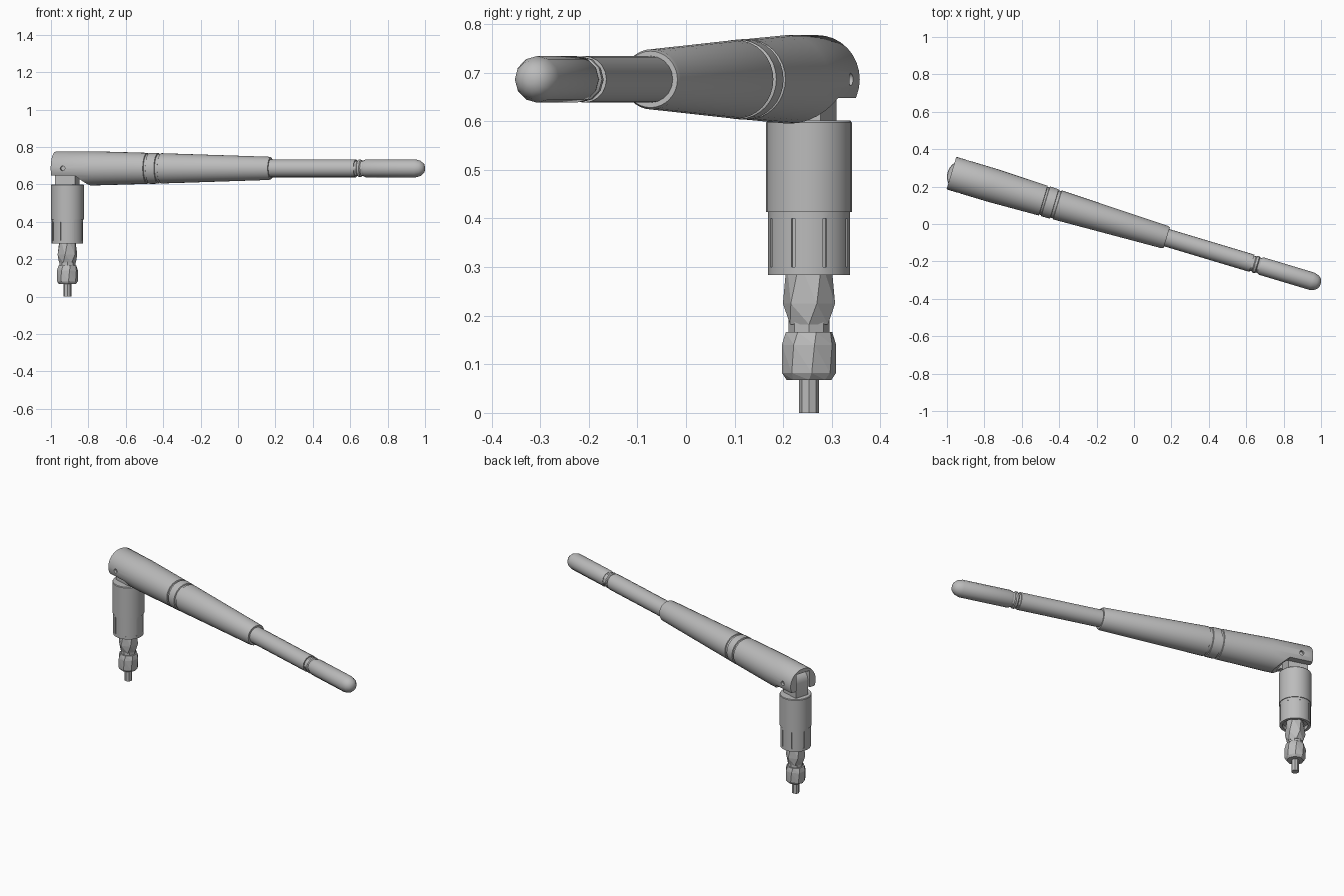
import bpy, bmesh, math
from mathutils import Matrix, Vector

cube = bpy.data.objects.get("Cube")
if cube:
    bpy.data.objects.remove(cube, do_unlink=True)

GREY = (0.5, 0.5, 0.5, 1)
mat = bpy.data.materials.new("matte_grey")
mat.use_nodes = True
mat.diffuse_color = GREY
mat.node_tree.nodes["Principled BSDF"].inputs["Base Color"].default_value = GREY

# Frames: the column is upright; the arm's local x runs along it, pivot at the origin
PIVOT_Z = 0.686
COLUMN = Matrix.Translation((-0.912, 0.253, 0))
HINGE = COLUMN @ Matrix.Translation((0, 0, PIVOT_Z)) @ Matrix.Rotation(math.radians(-16.7), 4, "Z")
ALONG_ARM = HINGE @ Matrix.Rotation(math.radians(90), 4, "Y")
ACROSS = HINGE @ Matrix.Rotation(math.radians(90), 4, "X")


def finish(name, bm, frame, angle=30):
    bmesh.ops.recalc_face_normals(bm, faces=bm.faces)
    mesh = bpy.data.meshes.new(name)
    bm.to_mesh(mesh)
    bm.free()
    mesh.transform(frame)
    mesh.materials.append(mat)
    obj = bpy.data.objects.new(name, mesh)
    bpy.context.collection.objects.link(obj)
    smooth(obj, angle)
    return obj


def smooth(obj, angle):
    bpy.ops.object.select_all(action="DESELECT")
    obj.select_set(True)
    bpy.context.view_layer.objects.active = obj
    if angle:
        bpy.ops.object.shade_smooth_by_angle(angle=math.radians(angle))


def lathe(name, profile, frame, sides=32, twist=0, angle=30):
    """Closed solid from (height, radius) rings, each ring turned by twist."""
    bm = bmesh.new()
    rings = []
    for k, (h, r) in enumerate(profile):
        turn = [math.tau * i / sides + twist * k for i in range(sides)]
        rings.append([bm.verts.new((r * math.cos(a), r * math.sin(a), h)) for a in turn])
    for low, high in zip(rings, rings[1:]):
        for i in range(sides):
            j = (i + 1) % sides
            bm.faces.new((low[i], low[j], high[j], high[i]))
    bm.faces.new(rings[0])
    bm.faces.new(rings[-1])
    if twist:
        bmesh.ops.triangulate(bm, faces=bm.faces)
    return finish(name, bm, frame, angle)


def prism(name, outline, half, frame, angle=30):
    """Outline in local x/z, extruded to +-half across y."""
    bm = bmesh.new()
    face = bm.faces.new([bm.verts.new((x, -half, z)) for x, z in outline])
    out = bmesh.ops.extrude_face_region(bm, geom=[face])
    verts = [v for v in out["geom"] if isinstance(v, bmesh.types.BMVert)]
    bmesh.ops.translate(bm, verts=verts, vec=Vector((0, 2 * half, 0)))
    return finish(name, bm, frame, angle)


def cut(obj, cutter):
    cutter.hide_render = True
    mod = obj.modifiers.new("cut", "BOOLEAN")
    mod.operation, mod.solver, mod.object = "DIFFERENCE", "EXACT", cutter
    smooth(obj, 0)
    bpy.ops.object.modifier_apply(modifier=mod.name)
    bpy.data.objects.remove(cutter, do_unlink=True)


# Tapered arm with a raised band between two grooves
arm = lathe("tapered_arm", [
    (-0.067, 0.088), (-0.06, 0.091), (0.16, 0.091), (0.445, 0.083),
    (0.447, 0.077), (0.457, 0.077), (0.459, 0.083), (0.507, 0.082),
    (0.509, 0.076), (0.523, 0.076), (0.525, 0.081),
    (1.125, 0.062), (1.135, 0.058)], ALONG_ARM)

# Clevis: relieved underside, slot for the lug, pin hole
cut(arm, prism("underside_cutter", [(-0.2, -0.2), (-0.2, -0.038), (0.065, -0.038),
                                    (0.14, -0.1), (0.14, -0.2)], 0.2, HINGE))
cut(arm, prism("slot_cutter", [(-0.2, -0.2), (-0.2, 0.063), (0.08, 0.063),
                               (0.1, -0.2)], 0.046, HINGE))
cut(arm, lathe("pin_hole_cutter", [(-0.2, 0.013), (0.2, 0.013)], ACROSS, 16))
smooth(arm, 30)
lathe("hinge_pin", [(-0.078, 0.012), (0.078, 0.012)], ACROSS, 16)

# Thin tube with a necked joint and domed tip
lathe("thin_tube", [(1.0, 0.048), (1.61, 0.048)], ALONG_ARM, 20)
lathe("tube_joint", [(1.59, 0.042), (1.67, 0.042)], ALONG_ARM, 12)
lathe("tube_joint_ring", [(1.622, 0.042), (1.627, 0.047), (1.639, 0.047), (1.644, 0.042)],
      ALONG_ARM, 12)
lathe("tip_cap", [(1.655, 0.044), (1.665, 0.048), (1.945, 0.048), (1.972, 0.04),
                  (1.988, 0.026), (1.994, 0.01)], ALONG_ARM, 12)

# Round-topped hinge lug
arc = [(0.056 * math.cos(math.pi * i / 12), 0.056 * math.sin(math.pi * i / 12)) for i in range(13)]
prism("hinge_lug", arc + [(-0.056, -0.1), (0.056, -0.1)], 0.042, HINGE)

# Upright column: collar over a slightly narrower grip
lathe("column_collar", [(0.413, 0.088), (0.597, 0.088), (0.601, 0.085)], COLUMN)
grip = lathe("column_grip", [(0.284, 0.084), (0.42, 0.084)], COLUMN)
for i in range(8):
    spin = COLUMN @ Matrix.Rotation(math.tau * (i + 0.5) / 8, 4, "Z")
    cut(grip, prism("groove_cutter", [(0.079, 0.3), (0.1, 0.3), (0.1, 0.4), (0.079, 0.4)],
                    0.004, spin))
cut(grip, lathe("recess_cutter", [(0.2, 0.068), (0.305, 0.068)], COLUMN))
smooth(grip, 30)

# Faceted connector below the column
lathe("connector_body", [(0.182, 0.045), (0.225, 0.055), (0.31, 0.046)],
      COLUMN, 6, 0.3, 0)
lathe("connector_neck", [(0.16, 0.042), (0.19, 0.042)], COLUMN, 8, 0, 0)
lathe("connector_nut", [(0.068, 0.046), (0.082, 0.056), (0.14, 0.057), (0.166, 0.05)],
      COLUMN, 8, 0.1, 0)
lathe("connector_pin", [(0, 0.021), (0.09, 0.021)], COLUMN, 8, 0, 0)
